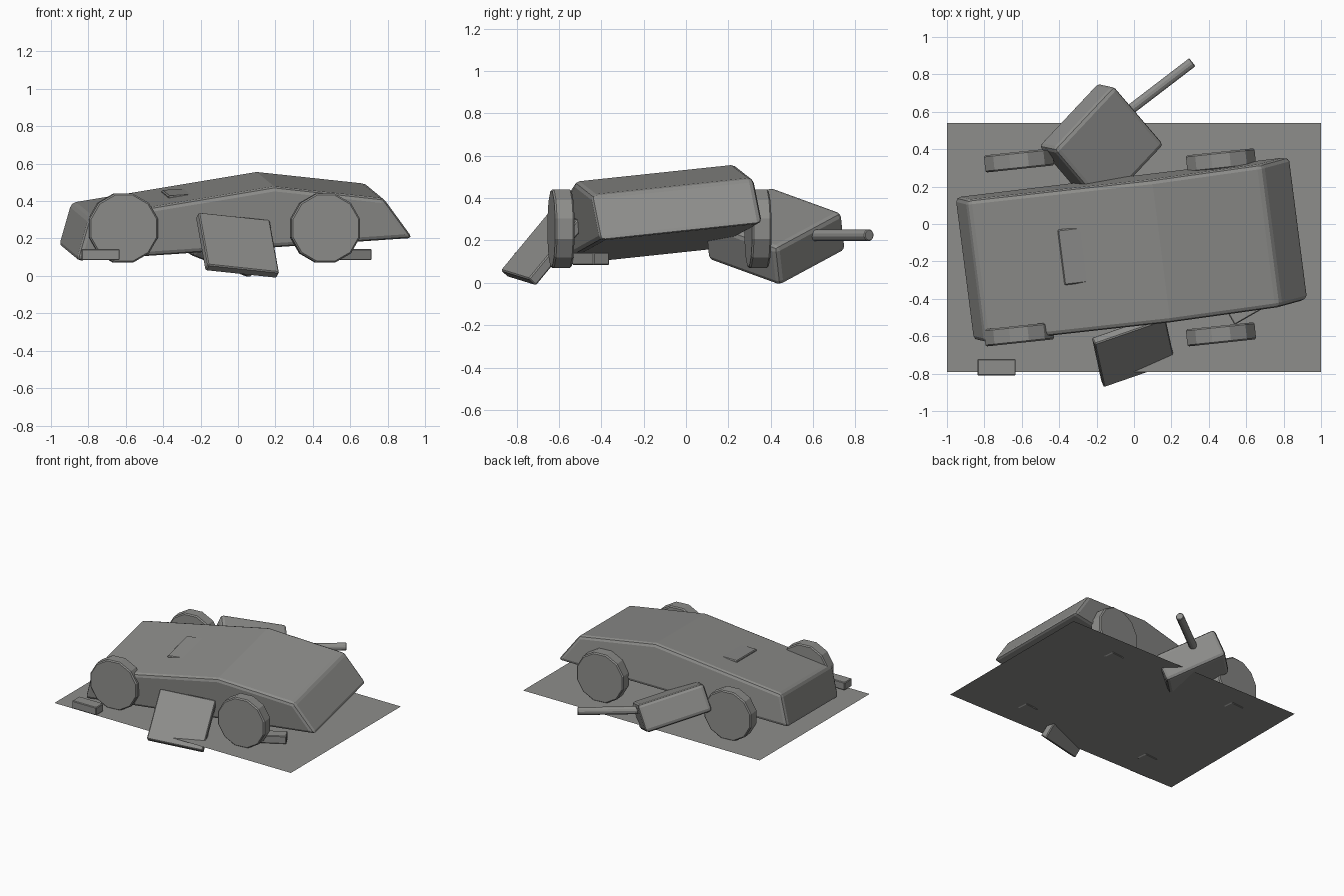
import bpy, bmesh, math
from mathutils import Vector, Matrix

if "Cube" in bpy.data.objects:
    bpy.data.objects.remove(bpy.data.objects["Cube"])

grey = bpy.data.materials.new("weathered_grey")
grey.diffuse_color = (0.27, 0.27, 0.26, 1)
grey.use_nodes = True
grey.node_tree.nodes["Principled BSDF"].inputs["Base Color"].default_value = grey.diffuse_color


def frame(origin, x_dir, y_dir):
    """Placement matrix from an origin and two local axis directions."""
    x = Vector(x_dir).normalized()
    z = x.cross(Vector(y_dir)).normalized()
    y = z.cross(x)
    m = Matrix((x, y, z)).transposed().to_4x4()
    m.translation = Vector(origin)
    return m


def yawed(origin, degrees):
    return Matrix.Translation(origin) @ Matrix.Rotation(math.radians(degrees), 4, 'Z')


def finish(name, bm, matrix, bevel=0.0, segments=2):
    bmesh.ops.recalc_face_normals(bm, faces=bm.faces)
    if bevel:
        edges = [e for e in bm.edges if e.calc_face_angle(0) > math.radians(32)]
        bmesh.ops.bevel(bm, geom=edges, offset=bevel, segments=segments,
                        profile=0.5, affect='EDGES', clamp_overlap=True)
    bmesh.ops.transform(bm, matrix=matrix, verts=bm.verts)
    mesh = bpy.data.meshes.new(name)
    bm.to_mesh(mesh)
    bm.free()
    mesh.materials.append(grey)
    obj = bpy.data.objects.new(name, mesh)
    bpy.context.collection.objects.link(obj)
    return obj


def box(name, size, matrix, bevel=0.0, segments=2):
    bm = bmesh.new()
    bmesh.ops.create_cube(bm, size=1)
    bmesh.ops.scale(bm, vec=size, verts=bm.verts)
    return finish(name, bm, matrix, bevel, segments)


def cylinder(name, radius, length, sides, matrix, bevel):
    bm = bmesh.new()
    bmesh.ops.create_cone(bm, cap_ends=True, segments=sides, radius1=radius,
                          radius2=radius, depth=length)
    bmesh.ops.rotate(bm, cent=(0, 0, 0), verts=bm.verts,
                     matrix=Matrix.Rotation(math.pi / sides, 3, 'Z'))
    return finish(name, bm, matrix, bevel, 1)


# Ground sheet
bm = bmesh.new()
bmesh.ops.create_grid(bm, x_segments=1, y_segments=1, size=0.5)
bmesh.ops.scale(bm, vec=(2.0, 1.33, 1), verts=bm.verts)
finish("ground_sheet", bm, Matrix.Translation((0, -0.125, 0.075)))

# Tilted hull: side profile extruded across its width
hull_frame = frame((-0.015, -0.13, 0.18), (0.99, 0.12, 0.067), (-0.12, 0.985, 0.105))
profile = [(-0.905, 0), (-0.825, 0.23), (0.18, 0.328), (0.765, 0.225), (0.91, 0)]
half_width = 0.388
bm = bmesh.new()
side = bm.faces.new([bm.verts.new((u, -half_width, w)) for u, w in profile])
extruded = bmesh.ops.extrude_face_region(bm, geom=[side], use_keep_orig=True)
bmesh.ops.translate(bm, vec=(0, 2 * half_width, 0),
                    verts=[g for g in extruded["geom"] if isinstance(g, bmesh.types.BMVert)])
finish("hull", bm, hull_frame, 0.025)

# Half-sunk roof hatch
box("roof_hatch", (0.30, 0.30, 0.08),
    hull_frame @ Matrix.Translation((-0.21, 0.026, 0.247)), 0.006, 1)

# Wheels
for x, end in ((-0.615, "rear"), (0.465, "front")):
    for y, flank in ((-0.59, "near"), (0.34, "far")):
        cylinder(f"{end}_{flank}_wheel", 0.191, 0.092, 12,
                 yawed((x, y, 0.255), 6) @ Matrix.Rotation(math.pi / 2, 4, 'X'), 0.008)

# Fallen turret and its gun barrel
turret_frame = frame((-0.175, 0.42, 0.22), (0.662, 0.705, -0.256), (-0.58, 0.72, 0.37))
box("turret", (0.485, 0.45, 0.205), turret_frame, 0.025)
start, end = Vector((-0.10, 0.55, 0.225)), Vector((0.312, 0.865, 0.225))
axis = end - start
cylinder("gun_barrel", 0.028, axis.length,
         12, Matrix.Translation((start + end) / 2) @ axis.to_track_quat('Z', 'Y').to_matrix().to_4x4(), 0.004)

# Torn-off armour panel leaning against the hull
top_left = Vector((-0.215, -0.645, 0.34))
along, down = Vector((0.375, 0.13, -0.04)), Vector((0.065, -0.225, -0.28))
inward = along.cross(down).normalized()
box("loose_panel", (0.405, 0.37, 0.05),
    frame(top_left + along / 2 + down / 2 + inward * 0.025, along, down), 0.006, 1)

# Debris blocks
for name, place in (("debris_rear", yawed((-0.735, -0.765, 0.114), 0)),
                    ("debris_front", yawed((0.605, -0.45, 0.114), 30))):
    box(name, (0.205, 0.088, 0.06), place, 0.005, 1)
